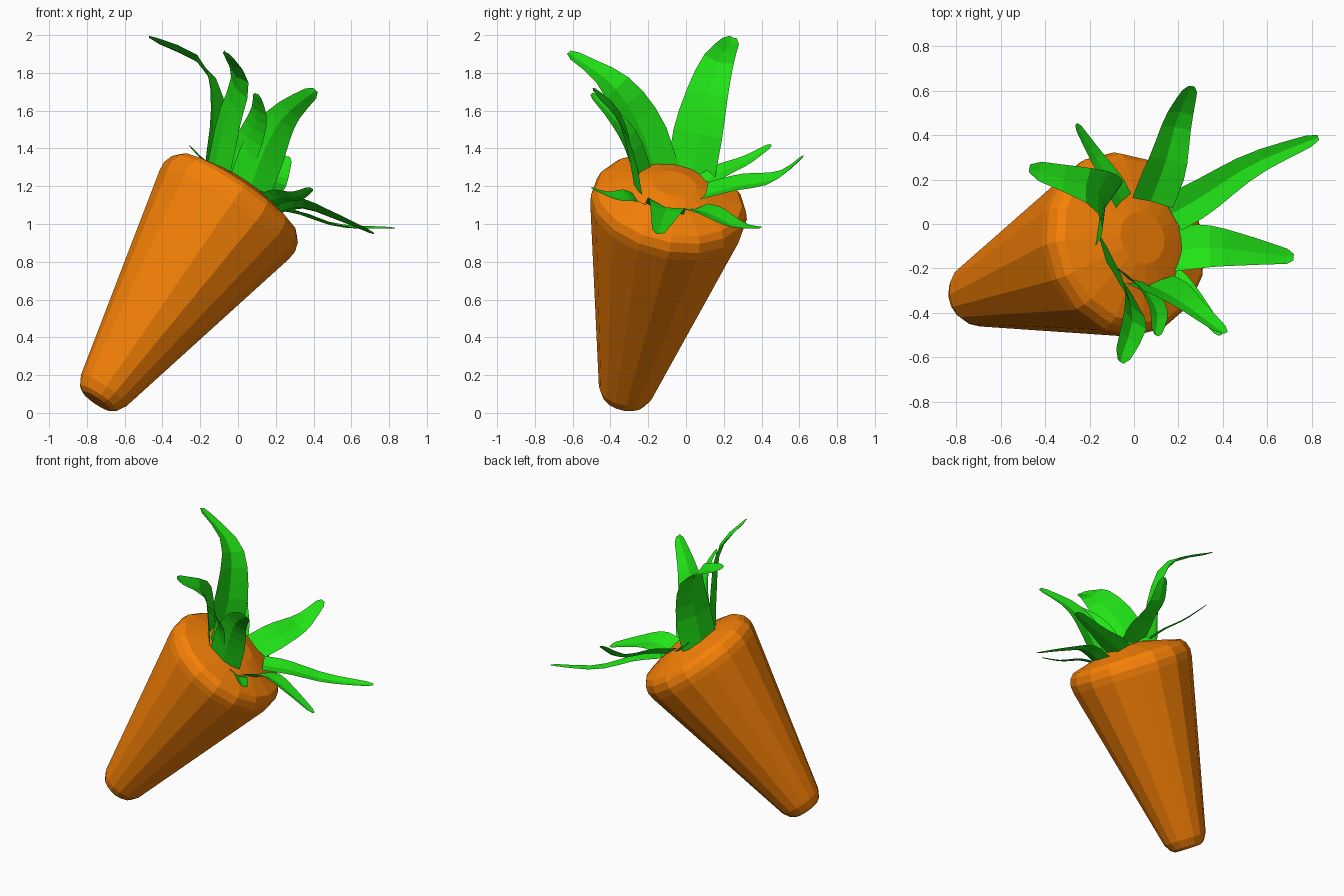
import bpy, bmesh, math
from mathutils import Vector

if "Cube" in bpy.data.objects:
    bpy.data.objects.remove(bpy.data.objects["Cube"])

AXIS = Vector((0.555, 0.19, 0.81)).normalized()   # root axis, tip to crown
SHOULDER = Vector((-0.045, -0.09, 1.09))          # centre of the widest ring
CROWN = SHOULDER + AXIS * 0.135                   # centre of the leaf ring
SIDES = 16


def material(name, rgb):
    m = bpy.data.materials.new(name)
    m.diffuse_color = (*rgb, 1)
    m.use_nodes = True
    m.node_tree.nodes["Principled BSDF"].inputs["Base Color"].default_value = m.diffuse_color
    return m


def finish(bm, name, mat):
    mesh = bpy.data.meshes.new(name)
    bm.to_mesh(mesh)
    bm.free()
    mesh.materials.append(mat)
    obj = bpy.data.objects.new(name, mesh)
    bpy.context.collection.objects.link(obj)
    return obj


def spline(points, t):
    """Catmull-Rom position at t in 0..1."""
    p = [2 * points[0] - points[1]] + points + [2 * points[-1] - points[-2]]
    n = len(points) - 1
    i = min(int(t * n), n - 1)
    u = t * n - i
    a, b, c, d = p[i:i + 4]
    return 0.5 * (2 * b + (c - a) * u + (2 * a - 5 * b + 4 * c - d) * u ** 2
                  + (3 * b - a - 3 * c + d) * u ** 3)


def root(profile, mat):
    """Tapered body turned from (distance along axis, radius) pairs."""
    bm = bmesh.new()
    u = Vector((0, 1, 0)).cross(AXIS).normalized()
    v = AXIS.cross(u)
    rings = []
    for t, r in profile:
        rings.append([bm.verts.new(SHOULDER + AXIS * t
                      + r * (math.cos(a) * u + math.sin(a) * v))
                      for a in (2 * math.pi * k / SIDES for k in range(SIDES))])
    for lo, hi in zip(rings, rings[1:]):
        for k in range(SIDES):
            j = (k + 1) % SIDES
            bm.faces.new((lo[k], lo[j], hi[j], hi[k]))
    bm.faces.new(rings[0][::-1])
    bm.faces.new(rings[-1])
    finish(bm, "root", mat)


def leaf(name, width, pts, mat):
    """Cupped blade swept along a path, broad low down with a rounded tip."""
    path = [Vector(p) for p in pts]
    out = path[0] - CROWN
    out = (out - AXIS * out.dot(AXIS)).normalized()
    across = AXIS.cross(out)
    path[0] -= AXIS * 0.03          # sink the base into the root
    bm = bmesh.new()
    rows = []
    for t in (0, 0.12, 0.24, 0.36, 0.48, 0.6, 0.72, 0.84, 0.95, 1):
        c = spline(path, t)
        tan = (spline(path, min(t + 0.03, 1)) - spline(path, max(t - 0.03, 0))).normalized()
        side = (across - tan * across.dot(tan)).normalized()
        normal = side.cross(tan)
        if normal.dot(out - AXIS * 0.6) < 0:
            normal = -normal
        taper = 1 if t < 0.25 else 1 - 0.72 * ((t - 0.25) / 0.75) ** 1.2
        w = width * (0.14 if t == 1 else taper) / 2
        rows.append([bm.verts.new(c - side * w), bm.verts.new(c + normal * w * 0.22),
                     bm.verts.new(c + side * w)])
    for a, b in zip(rows, rows[1:]):
        for k in range(2):
            bm.faces.new((a[k], a[k + 1], b[k + 1], b[k]))
    finish(bm, name, mat)


orange = material("orange", (0.93, 0.22, 0.002))
green = material("green", (0.015, 0.78, 0.008))

# Tapered root with rounded tip, crisp shoulder rim and low crown
root([(-1.268, 0.09), (-1.25, 0.118), (-1.2, 0.146), (-0.05, 0.415), (0.0, 0.42),
      (0.05, 0.405), (0.08, 0.378), (0.13, 0.2), (0.15, 0.12)], orange)

# Leaves around the crown: width, then path from base to tip
LEAVES = [
    (0.17, [(0.19, 0.05, 1.12), (0.32, 0.13, 1.07), (0.54, 0.27, 0.995), (0.83, 0.39, 0.98)]),
    (0.21, [(0.19, -0.11, 1.10), (0.33, -0.10, 1.11), (0.52, -0.12, 1.04), (0.72, -0.15, 0.95)]),
    (0.21, [(0.10, 0.10, 1.20), (0.15, 0.27, 1.22), (0.20, 0.47, 1.25), (0.26, 0.62, 1.36)]),
    (0.11, [(-0.03, 0.11, 1.26), (-0.10, 0.20, 1.29), (-0.18, 0.32, 1.34), (-0.26, 0.45, 1.42)]),
    (0.28, [(-0.11, 0.03, 1.28), (-0.10, 0.08, 1.56), (-0.17, 0.16, 1.84), (-0.47, 0.25, 1.99)]),
    (0.26, [(-0.09, -0.14, 1.29), (-0.05, -0.24, 1.53), (0.01, -0.40, 1.76), (-0.06, -0.62, 1.91)]),
    (0.17, [(-0.02, -0.21, 1.26), (0.06, -0.29, 1.44), (0.11, -0.39, 1.58), (0.10, -0.50, 1.69)]),
    (0.24, [(0.08, -0.24, 1.22), (0.15, -0.29, 1.42), (0.25, -0.36, 1.58), (0.41, -0.49, 1.71)]),
    (0.13, [(0.15, -0.21, 1.14), (0.22, -0.29, 1.15), (0.31, -0.39, 1.15), (0.39, -0.50, 1.19)]),
]
for n, (width, pts) in enumerate(LEAVES, 1):
    leaf(f"leaf_{n}", width, pts, green)
